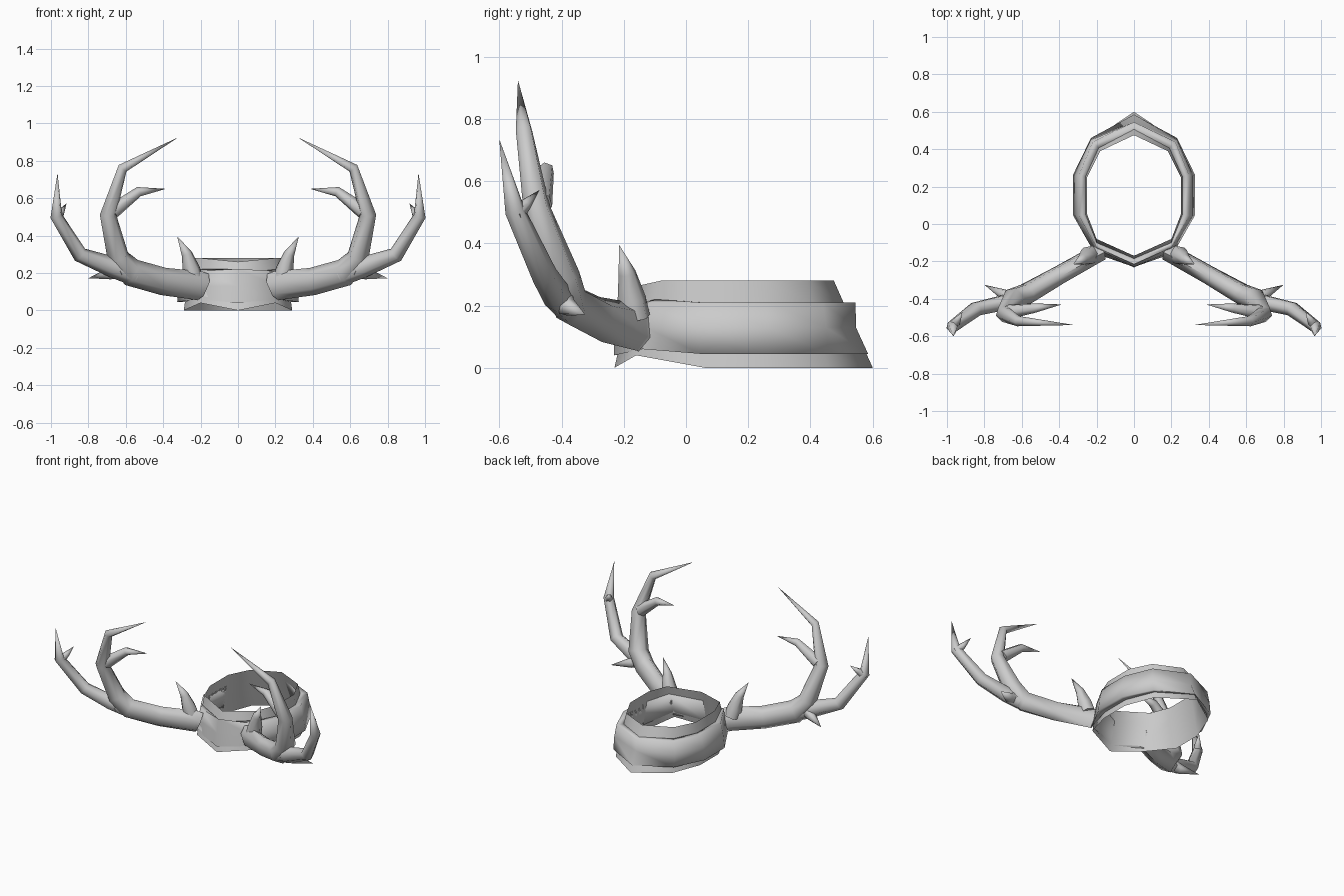
import bpy, bmesh, math
from mathutils import Vector

cube = bpy.data.objects.get("Cube")
if cube:
    bpy.data.objects.remove(cube, do_unlink=True)

horn = bpy.data.materials.new("plain grey")
horn.use_nodes = True
grey = (0.6, 0.6, 0.6, 1)
horn.diffuse_color = grey
horn.node_tree.nodes["Principled BSDF"].inputs["Base Color"].default_value = grey


def finish(bm, name, angle):
    bmesh.ops.recalc_face_normals(bm, faces=bm.faces)
    mesh = bpy.data.meshes.new(name)
    bm.to_mesh(mesh)
    bm.free()
    mesh.materials.append(horn)
    obj = bpy.data.objects.new(name, mesh)
    bpy.context.collection.objects.link(obj)
    bpy.ops.object.select_all(action='DESELECT')
    obj.select_set(True)
    bpy.context.view_layer.objects.active = obj
    bpy.ops.object.shade_smooth_by_angle(angle=math.radians(angle))


def mirrored(half):
    """Close a half outline running from back centre to front centre."""
    return half + [(-x, y, z) for x, y, z in half[-2:0:-1]]


def between(lower, upper, t):
    """Half outline a fraction t of the way up from lower to upper."""
    return [tuple(Vector(p).lerp(Vector(q), t)) for p, q in zip(lower, upper)]


def band(name, halves, closed=False):
    """Skin a stack of half outlines into a ring."""
    bm = bmesh.new()
    loops = [[bm.verts.new(p) for p in mirrored(h)] for h in halves]
    if closed:
        loops.append(loops[0])
    for a, b in zip(loops, loops[1:]):
        n = len(a)
        for i in range(n):
            j = (i + 1) % n
            bm.faces.new((a[i], a[j], b[j], b[i]))
    finish(bm, name, 100)


def tube(name, path, side, sides=6):
    """Faceted limb through (x, y, z, height radius[, depth radius]); zero makes a point."""
    bm = bmesh.new()
    pts = [Vector((p[0] * side, p[1], p[2])) for p in path]
    loops = []
    for i, p in enumerate(pts):
        tangent = (pts[min(i + 1, len(pts) - 1)] - pts[max(i - 1, 0)]).normalized()
        u = tangent.cross(Vector((0.25 * side, 1, 0.1))).normalized()
        v = tangent.cross(u)
        high_r, deep_r = path[i][3], path[i][-1]
        if high_r == 0:
            loops.append([bm.verts.new(p)] * sides)
            continue
        loops.append([bm.verts.new(p + high_r * u * math.cos(k * math.tau / sides)
                                   + deep_r * v * math.sin(k * math.tau / sides))
                      for k in range(sides)])
    for a, b in zip(loops, loops[1:]):
        for k in range(sides):
            j = (k + 1) % sides
            bm.faces.new((a[k], a[j], b[k]) if b[k] is b[j] else (a[k], a[j], b[j], b[k]))
    bm.faces.new(loops[0])
    finish(bm, name, 80)


# Headband: a thin tapering ring with a raised outer strip
bottom = [(0, .6, 0), (.215, .455, 0), (.29, .26, 0), (.29, .06, 0), (.2, -.16, .04), (0, -.23, 0)]
top = [(0, .475, .28), (.18, .39, .28), (.25, .25, .28), (.25, .05, .28), (.2, -.08, .28), (0, -.17, .26)]
foot = between(bottom, top, .16)
seam = between(bottom, top, .75)
low = [(0, .585, .045), (.23, .46, .045), (.325, .265, .045), (.325, .045, .045), (.22, -.14, .06), (0, -.232, .04)]
mid = [(0, .546, .13), (.23, .45, .13), (.315, .26, .13), (.315, .045, .13), (.21, -.13, .13), (0, -.228, .13)]
high = [(0, .545, .21), (.22, .44, .21), (.295, .26, .21), (.295, .045, .21), (.2, -.125, .21), (0, -.215, .222)]
band("headband", [bottom, foot, seam, top])
band("outer_strip", [foot, low, mid, high, seam], closed=True)

# Antler limbs, listed for the left side
limbs = {
    "main_beam": [(.188, -.152, .124, .078, .05), (.206, -.164, .132, .078, .05),
                  (.4, -.273, .155, .074, .052), (.57, -.37, .203, .075, .058),
                  (.642, -.402, .285, .06, .066), (.695, -.48, .512, .045), (.617, -.52, .76, .028),
                  (.32, -.54, .925, 0)],
    "outer_branch": [(.55, -.365, .19, .06, .05), (.67, -.415, .232, .056, .046), (.845, -.455, .298, .042),
                     (.972, -.55, .505, .033), (.965, -.6, .735, 0)],
    "brow_tine": [(.235, -.165, .16, .052), (.25, -.175, .22, .048), (.275, -.19, .305, .029),
                  (.325, -.215, .395, 0)],
    "inner_tine": [(.67, -.47, .53, .042), (.53, -.45, .635, .027), (.385, -.43, .65, 0)],
    "rear_tine": [(.62, -.405, .22, .045), (.69, -.38, .195, .031), (.8, -.325, .172, 0)],
    "tip_tine": [(.972, -.55, .49, .03), (.945, -.515, .525, .02), (.917, -.47, .572, 0)],
}
for side, label in ((1, "left"), (-1, "right")):
    for name, path in limbs.items():
        tube(label + "_" + name, path, side)
